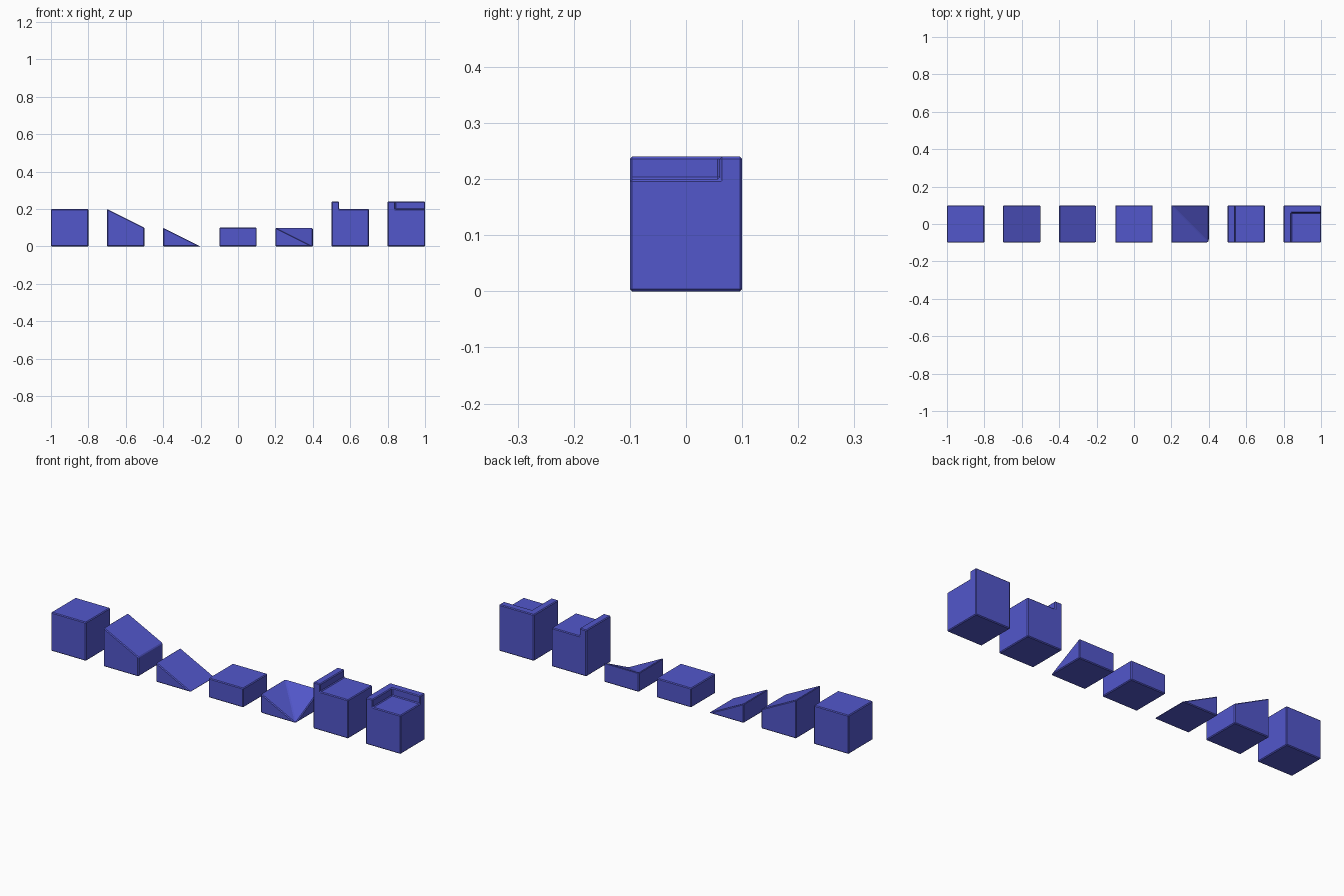
import bpy, bmesh

if "Cube" in bpy.data.objects:
    bpy.data.objects.remove(bpy.data.objects["Cube"])

S = 0.1       # half tile size
BEVEL = 0.004

mat = bpy.data.materials.new("tile_blue")
mat.diffuse_color = (0.085, 0.095, 0.6, 1)
mat.use_nodes = True
mat.node_tree.nodes["Principled BSDF"].inputs["Base Color"].default_value = mat.diffuse_color


def mesh_object(name, x, verts, faces):
    me = bpy.data.meshes.new(name)
    bm = bmesh.new()
    vs = [bm.verts.new(v) for v in verts]
    for f in faces:
        bm.faces.new([vs[i] for i in f])
    bmesh.ops.recalc_face_normals(bm, faces=bm.faces)
    bm.to_mesh(me)
    bm.free()
    ob = bpy.data.objects.new(name, me)
    ob.location.x = x
    bpy.context.collection.objects.link(ob)
    me.materials.append(mat)
    return ob


def bevel(ob):
    m = ob.modifiers.new("edge_bevel", 'BEVEL')
    m.width = BEVEL
    m.segments = 1
    m.limit_method = 'ANGLE'
    m.angle_limit = 0.3


def extruded(name, x, profile, y0=-S, y1=S):
    """Extrude an x/z profile along y."""
    n = len(profile)
    verts = [(px, y, pz) for y in (y0, y1) for px, pz in profile]
    faces = [range(n), range(n, 2 * n)]
    faces += [(i, (i + 1) % n, n + (i + 1) % n, n + i) for i in range(n)]
    return mesh_object(name, x, verts, faces)


def box_profile(h):
    return [(-S, 0), (S, 0), (S, h), (-S, h)]


# Tiles made from a side profile
tiles = {
    "full_block": (-0.9, box_profile(0.2)),
    "upper_ramp": (-0.6, [(-S, 0), (S, 0), (S, 0.1), (-S, 0.2)]),
    "lower_ramp": (-0.3, [(-S, 0), (S, 0), (-S, 0.1)]),
    "half_block": (0.0, box_profile(0.1)),
    "edge_wall_block": (0.6, [(-S, 0), (S, 0), (S, 0.2), (-0.06, 0.2),
                              (-0.06, 0.24), (-S, 0.24)]),
}
for name, (x, profile) in tiles.items():
    bevel(extruded(name, x, profile))

# Inner corner ramp: two slopes meeting in a diagonal valley
corner = mesh_object(
    "corner_ramp", 0.3,
    [(-S, -S, 0), (S, -S, 0), (S, S, 0), (-S, S, 0),
     (-S, -S, 0.1), (S, S, 0.1), (-S, S, 0.1)],
    [(0, 1, 2, 3), (0, 3, 6, 4), (3, 2, 5, 6), (0, 1, 4),
     (1, 2, 5), (4, 1, 6), (6, 1, 5)])
bevel(corner)

# Corner wall block: tall box with the floor recess cut out
wall = extruded("corner_wall_block", 0.9, box_profile(0.24))
cutter = extruded("recess_cutter", 0.9,
                  [(-0.06, 0.2), (0.2, 0.2), (0.2, 0.3), (-0.06, 0.3)],
                  -0.2, 0.06)
cutter.hide_render = True
cutter.hide_set(True)
cut = wall.modifiers.new("recess", 'BOOLEAN')
cut.operation = 'DIFFERENCE'
cut.object = cutter
cut.solver = 'EXACT'
bevel(wall)
